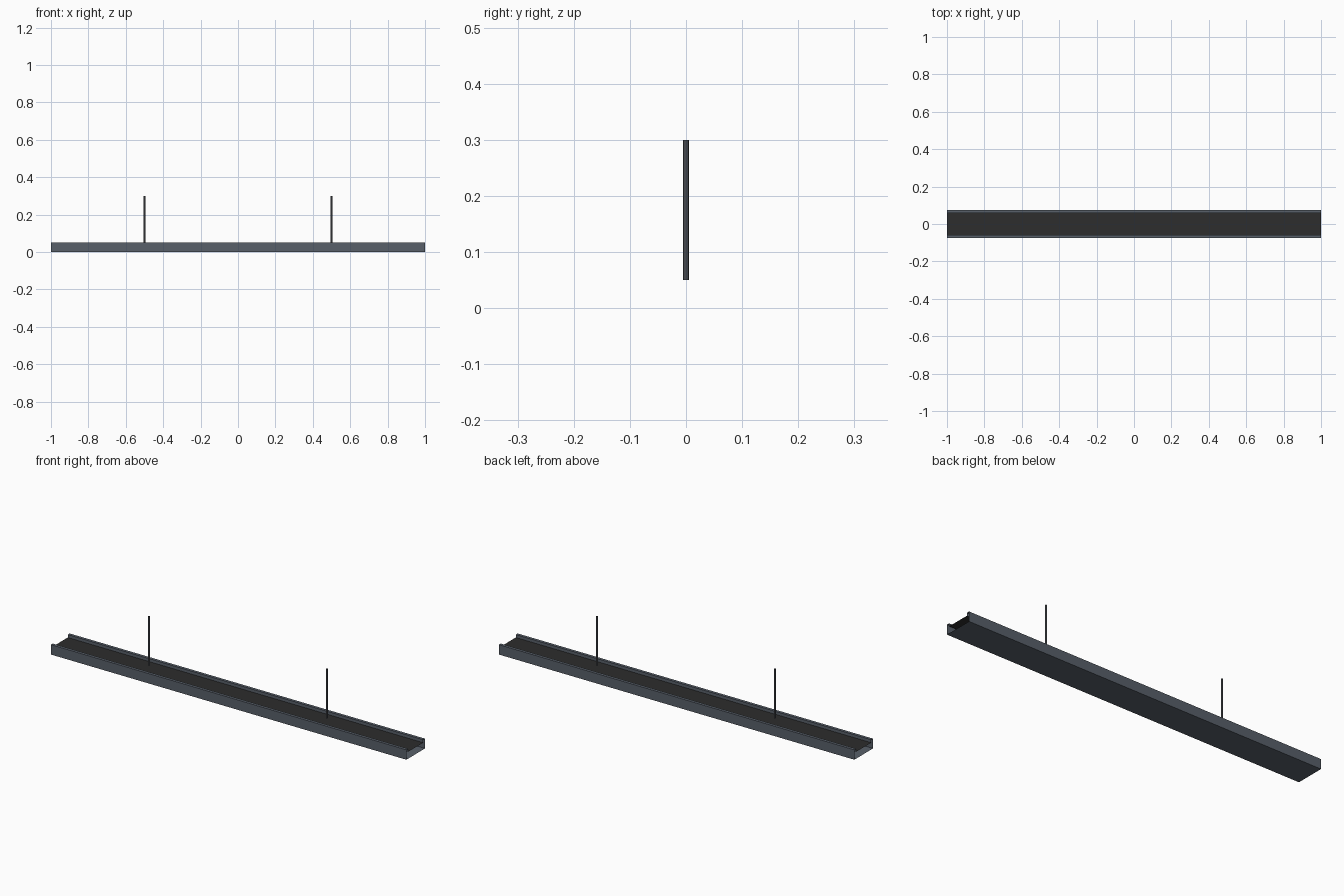
import bpy, bmesh, math

if "Cube" in bpy.data.objects:
    bpy.data.objects.remove(bpy.data.objects["Cube"])

def material(name, rgb):
    m = bpy.data.materials.new(name)
    m.diffuse_color = (*rgb, 1.0)
    m.use_nodes = True
    m.node_tree.nodes["Principled BSDF"].inputs["Base Color"].default_value = m.diffuse_color
    return m

STEEL = material("blue grey steel", (0.098, 0.117, 0.144))
BLACK = material("matt black", (0.026, 0.026, 0.026))
ROD = material("rod grey", (0.105, 0.113, 0.130))

LENGTH, HALF_W, HEIGHT = 2.0, 0.075, 0.05
LIP_Y, PLATE_Z = 0.06, 0.035

def add_object(name, bm, mat):
    me = bpy.data.meshes.new(name)
    bm.to_mesh(me)
    bm.free()
    me.materials.append(mat)
    ob = bpy.data.objects.new(name, me)
    bpy.context.collection.objects.link(ob)
    return ob

def extrude_profile(name, profile, mat):
    """Open sheet: a (y, z) profile swept along x, ends left open."""
    bm = bmesh.new()
    rows = [[bm.verts.new((x, y, z)) for y, z in profile]
            for x in (-LENGTH / 2, LENGTH / 2)]
    for i in range(len(profile) - 1):
        bm.faces.new((rows[0][i], rows[0][i + 1], rows[1][i + 1], rows[1][i]))
    return add_object(name, bm, mat)

# folded channel: floor, side walls, top lips and short inner returns
half = [(HALF_W, 0), (HALF_W, HEIGHT), (LIP_Y, HEIGHT), (LIP_Y, PLATE_Z)]
profile = [(-y, z) for y, z in reversed(half)] + half
channel = extrude_profile("channel", profile, STEEL)
for p in channel.data.polygons:
    p.flip()

# recessed dark insert between the lips
extrude_profile("insert_plate", [(LIP_Y, PLATE_Z), (-LIP_Y, PLATE_Z)], BLACK)

# hanging rods, open ended
for side, x in (("left", -0.5), ("right", 0.5)):
    bm = bmesh.new()
    bmesh.ops.create_cone(bm, cap_ends=False, segments=8,
                          radius1=0.005, radius2=0.005, depth=0.25)
    bmesh.ops.translate(bm, vec=(x, 0, 0.175), verts=bm.verts)
    add_object("hanging_rod_" + side, bm, ROD)

# make the insert face upwards
plate = bpy.data.objects["insert_plate"].data
for p in plate.polygons:
    if p.normal.z < 0:
        p.flip()
# make the channel face outwards (floor downwards)
floor = min(channel.data.polygons, key=lambda p: p.center.z)
if floor.normal.z > 0:
    for p in channel.data.polygons:
        p.flip()
